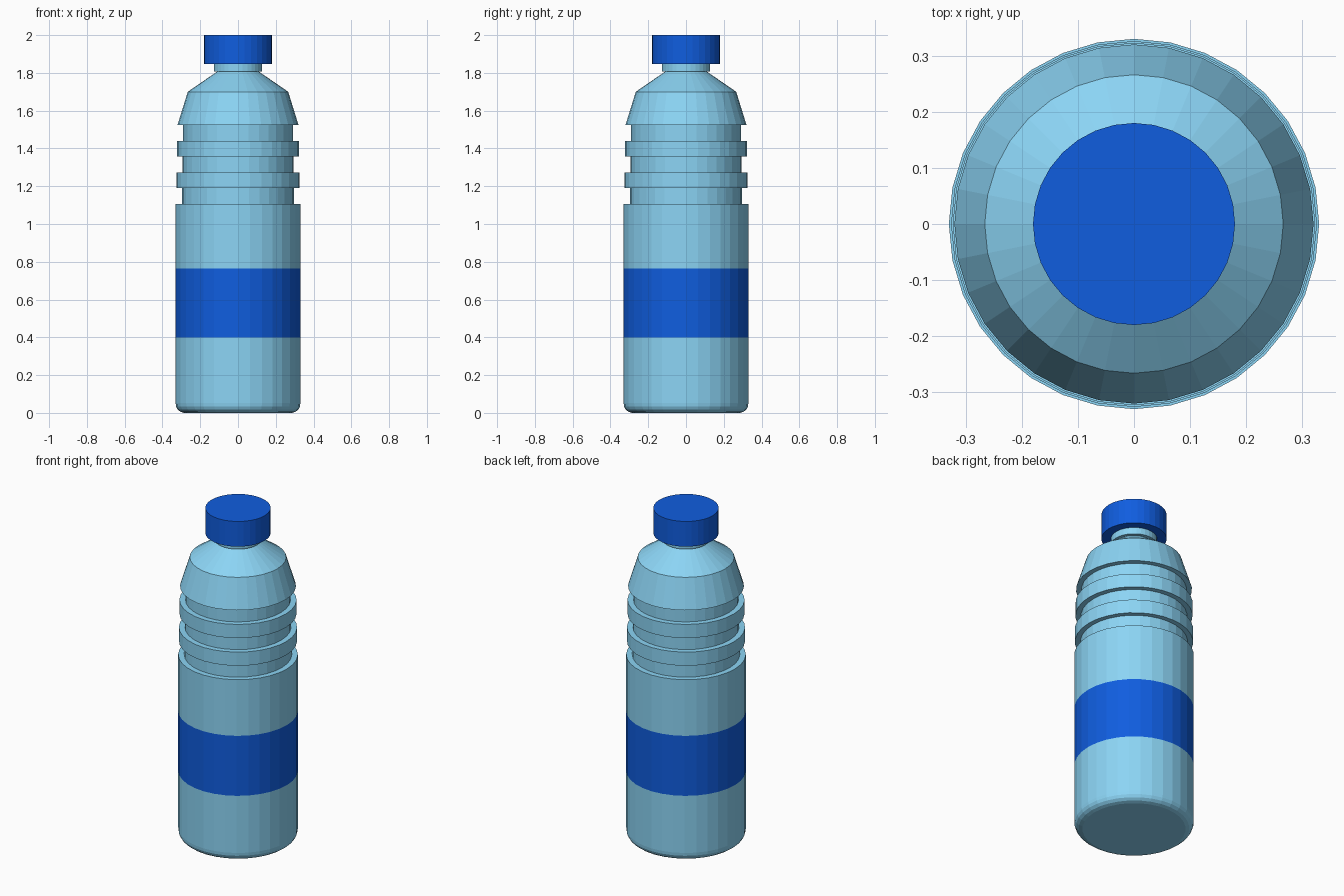
import bpy
import bmesh
from math import cos, sin, tau

if "Cube" in bpy.data.objects:
    bpy.data.objects.remove(bpy.data.objects["Cube"])

SIDES = 32


def material(name, rgb):
    m = bpy.data.materials.new(name)
    m.diffuse_color = (*rgb, 1)
    m.use_nodes = True
    m.node_tree.nodes["Principled BSDF"].inputs["Base Color"].default_value = m.diffuse_color
    return m


def lathe(name, profile, mats, band=None):
    """Revolve (radius, z) points into a closed, flat-shaded solid."""
    bm = bmesh.new()
    rings = [[bm.verts.new((r * cos(tau * i / SIDES), r * sin(tau * i / SIDES), z))
              for i in range(SIDES)] for r, z in profile]
    bm.faces.new(rings[0][::-1])
    bm.faces.new(rings[-1])
    for a, b in zip(rings, rings[1:]):
        for i in range(SIDES):
            j = (i + 1) % SIDES
            f = bm.faces.new((a[i], a[j], b[j], b[i]))
            if band and band[0] < f.calc_center_median().z < band[1]:
                f.material_index = 1
    bmesh.ops.recalc_face_normals(bm, faces=bm.faces)
    me = bpy.data.meshes.new(name)
    bm.to_mesh(me)
    bm.free()
    for m in mats:
        me.materials.append(m)
    ob = bpy.data.objects.new(name, me)
    bpy.context.collection.objects.link(ob)
    return ob


plastic = material("light_blue", (0.26, 0.66, 0.91))
blue = material("deep_blue", (0.005, 0.11, 0.74))

# Rounded base and straight wall, split where the label band sits
profile = [(0.285, 0.0), (0.305, 0.006), (0.32, 0.018), (0.328, 0.034), (0.33, 0.052),
           (0.33, 0.4), (0.33, 0.765), (0.33, 1.107)]
# Grip grooves: groove radius, next rib radius, groove bottom and top
for groove, rib, z0, z1 in [(0.297, 0.326, 1.107, 1.19),
                            (0.293, 0.323, 1.273, 1.357),
                            (0.29, 0.32, 1.44, 1.525)]:
    if z0 > 1.2:
        profile.append((profile[-1][0], z0))
    profile += [(groove, z0), (groove, z1), (rib, z1)]
# Shoulder and neck
profile += [(0.266, 1.7), (0.11, 1.807), (0.128, 1.807), (0.128, 1.86)]
lathe("bottle_body", profile, [plastic, blue], band=(0.4, 0.765))

# Screw cap
lathe("cap", [(0.18, 1.847), (0.18, 2.0)], [blue])
